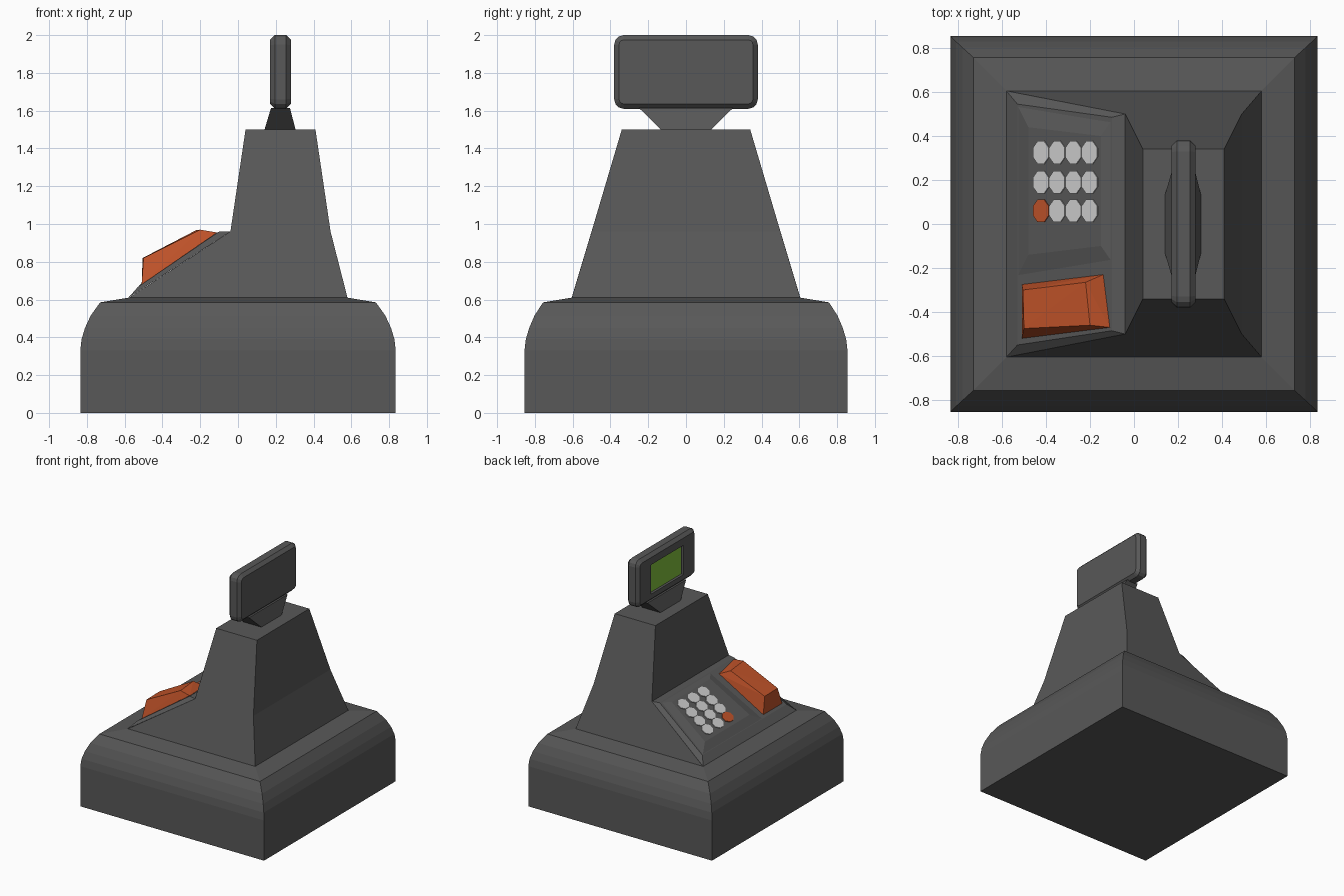
import bpy, bmesh, math
from mathutils import Matrix, Vector

if "Cube" in bpy.data.objects:
    bpy.data.objects.remove(bpy.data.objects["Cube"])


def material(name, rgb):
    m = bpy.data.materials.new(name)
    m.diffuse_color = (*rgb, 1)
    m.use_nodes = True
    m.node_tree.nodes["Principled BSDF"].inputs["Base Color"].default_value = m.diffuse_color
    return m


GRAY = material("dark_gray", (0.098, 0.098, 0.098))
ORANGE = material("orange", (0.52, 0.085, 0.022))
GREEN = material("screen_green", (0.22, 0.52, 0.045))
WHITE = material("key_white", (0.62, 0.62, 0.62))


def finish(bm, name, mat):
    bmesh.ops.recalc_face_normals(bm, faces=bm.faces)
    me = bpy.data.meshes.new(name)
    bm.to_mesh(me)
    bm.free()
    me.materials.append(mat)
    ob = bpy.data.objects.new(name, me)
    bpy.context.collection.objects.link(ob)
    return ob


def rect(x0, x1, y, z):
    return [(x0, -y, z), (x1, -y, z), (x1, y, z), (x0, y, z)]


def loft(name, rings, mat):
    """Join a stack of four-cornered rings and cap both ends."""
    bm = bmesh.new()
    loops = [[bm.verts.new(p) for p in r] for r in rings]
    for a, b in zip(loops, loops[1:]):
        for i in range(4):
            j = (i + 1) % 4
            bm.faces.new((a[i], a[j], b[j], b[i]))
    bm.faces.new(loops[0])
    bm.faces.new(loops[-1])
    return finish(bm, name, mat)


def box(name, lo, hi, mat):
    return loft(name, [[(lo[0], lo[1], z), (hi[0], lo[1], z), (hi[0], hi[1], z), (lo[0], hi[1], z)]
                       for z in (lo[2], hi[2])], mat)


# Base with a rounded shoulder
shoulder = [(0.835, 0.855, 0), (0.835, 0.855, 0.33), (0.828, 0.848, 0.39), (0.81, 0.83, 0.45),
            (0.78, 0.802, 0.515), (0.73, 0.757, 0.585), (0.58, 0.605, 0.61)]
loft("base", [rect(-x, x, y, z) for x, y, z in shoulder], GRAY)

# Tapered tower whose lower -x face is the sloped console
loft("tower", [rect(-0.58, 0.58, 0.605, 0.608), rect(-0.04, 0.49, 0.50, 0.96),
               rect(0.04, 0.41, 0.34, 1.5)], GRAY)


# Console plate standing slightly proud of the slope
def quad(x0, z0, ya0, yb0, x1, z1, ya1, yb1):
    return [(x0, ya0, z0), (x1, ya1, z1), (x1, yb1, z1), (x0, yb0, z0)]


loft("console_plate", [quad(-0.58, 0.61, -0.605, 0.605, -0.04, 0.96, -0.5, 0.5),
                       quad(-0.53, 0.667, -0.55, 0.545, -0.10, 0.96, -0.485, 0.485)], GRAY)

# Raised keypad panel
loft("keypad_panel", [quad(-0.53, 0.665, -0.24, 0.54, -0.095, 0.958, -0.18, 0.48),
                      quad(-0.48, 0.724, -0.14, 0.44, -0.15, 0.946, -0.10, 0.40)], GRAY)

# Keys: three columns of four octagonal plates, one of them orange
slope = 0.673
tilt = Matrix.Rotation(-math.atan(slope), 4, 'Y')
for c, y in enumerate((0.06, 0.19, 0.325)):
    for r in range(4):
        x = -0.2 - 0.0735 * r
        pos = Vector((x, y, 0.724 + (x + 0.48) * slope))
        bm = bmesh.new()
        bmesh.ops.create_cone(bm, cap_ends=True, segments=8, radius1=1, radius2=1, depth=0.012,
                              matrix=Matrix.Rotation(math.pi / 8, 4, 'Z'))
        bmesh.ops.scale(bm, vec=(0.046, 0.056, 1), verts=bm.verts)
        bmesh.ops.transform(bm, matrix=Matrix.Translation(pos) @ tilt, verts=bm.verts)
        finish(bm, f"key_{c}_{r}", ORANGE if (c, r) == (0, 3) else WHITE)

# Orange wedge-shaped button
bm = bmesh.new()
for p in [(-0.51, -0.52, 0.68), (-0.11, -0.47, 0.955), (-0.14, -0.23, 0.935), (-0.51, -0.275, 0.68),
          (-0.50, -0.475, 0.82), (-0.20, -0.46, 0.97), (-0.22, -0.265, 0.968), (-0.505, -0.30, 0.82)]:
    bm.verts.new(p)
bmesh.ops.convex_hull(bm, input=bm.verts)
finish(bm, "wedge_button", ORANGE)

# Flared neck under the display
loft("display_neck", [rect(0.14, 0.305, 0.13, 1.498), rect(0.175, 0.275, 0.25, 1.615)], GRAY)

# Display head: slab with rounded corners and softened rims
bm = bmesh.new()
bmesh.ops.create_cube(bm, size=1)
bmesh.ops.scale(bm, vec=(0.11, 0.76, 0.39), verts=bm.verts)
bmesh.ops.translate(bm, vec=(0.225, 0, 1.805), verts=bm.verts)
corners = [e for e in bm.edges if abs(e.verts[0].co.x - e.verts[1].co.x) > 0.05]
bmesh.ops.bevel(bm, geom=corners, offset=0.05, segments=3, profile=0.5, affect='EDGES')
rims = [e for e in bm.edges if abs(e.verts[0].co.x - e.verts[1].co.x) < 0.01]
bmesh.ops.bevel(bm, geom=rims, offset=0.025, segments=1, affect='EDGES')
head = finish(bm, "display_head", GRAY)

# Recess cut into the head for the screen
cutter = box("screen_cutter", (0.1, -0.21, 1.675), (0.19, 0.21, 1.915), GRAY)
cutter.hide_render = True
cutter.hide_set(True)
cut = head.modifiers.new("screen_recess", 'BOOLEAN')
cut.operation = 'DIFFERENCE'
cut.solver = 'EXACT'
cut.object = cutter

# Screen
box("screen", (0.186, -0.2, 1.68), (0.195, 0.2, 1.905), GREEN)
